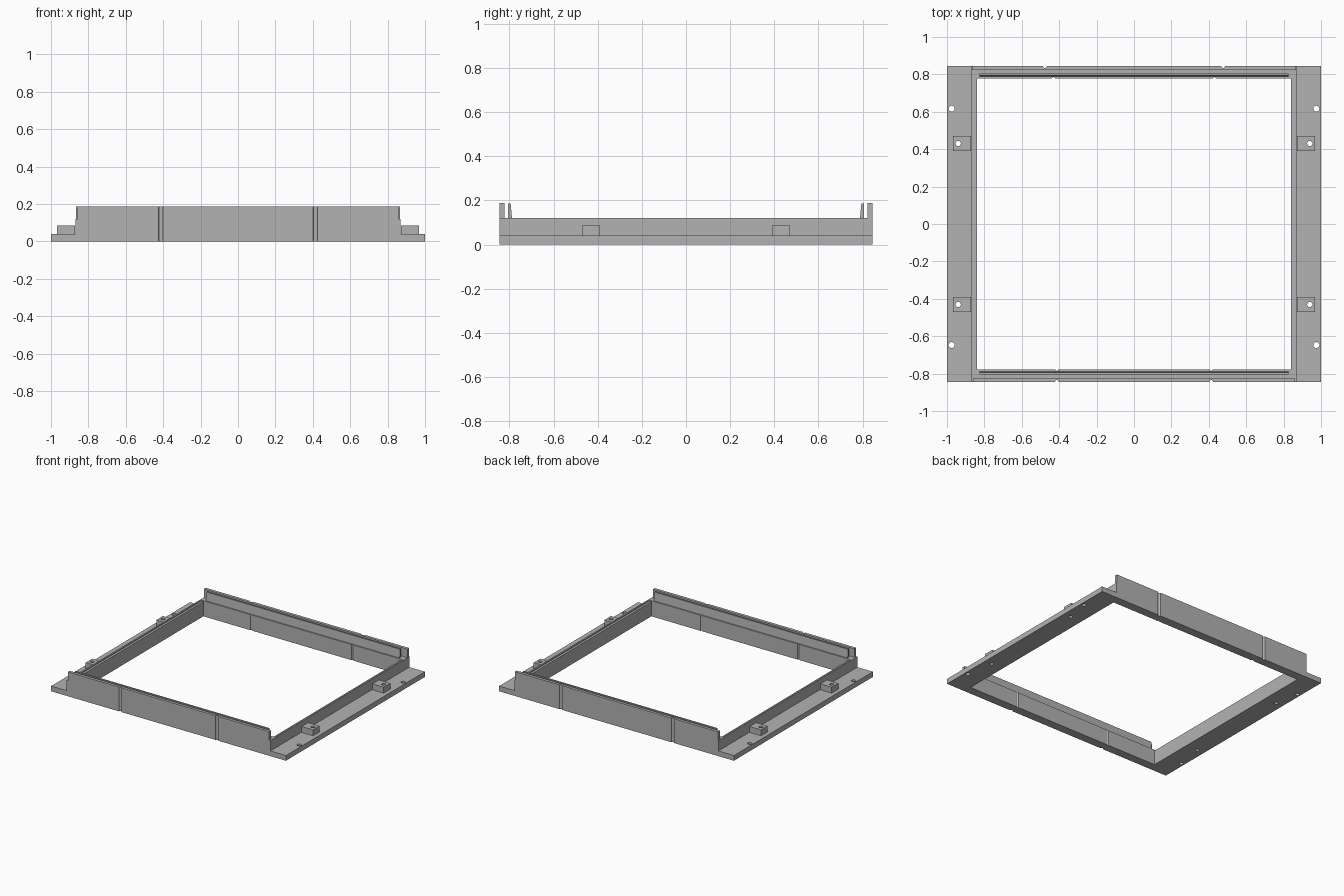
import bpy
import bmesh
from mathutils import Matrix

cube = bpy.data.objects.get("Cube")
if cube:
    bpy.data.objects.remove(cube, do_unlink=True)

grey = bpy.data.materials.new("plain grey")
grey.use_nodes = True
grey.diffuse_color = (0.45, 0.45, 0.45, 1)
grey.node_tree.nodes["Principled BSDF"].inputs["Base Color"].default_value = (0.45, 0.45, 0.45, 1)


def make_object(name, bm):
    bmesh.ops.recalc_face_normals(bm, faces=bm.faces)
    mesh = bpy.data.meshes.new(name)
    bm.to_mesh(mesh)
    bm.free()
    mesh.materials.append(grey)
    obj = bpy.data.objects.new(name, mesh)
    bpy.context.scene.collection.objects.link(obj)
    return obj


def box(name, x, y, z):
    """Box from (low, high) ranges."""
    bm = bmesh.new()
    bmesh.ops.create_cube(bm, size=1)
    for v in bm.verts:
        for i, (a, b) in enumerate((x, y, z)):
            v.co[i] = max(a, b) if v.co[i] > 0 else min(a, b)
    return make_object(name, bm)


def post(name, x, y, radius):
    """Upright cylinder used for holes and notches."""
    bm = bmesh.new()
    bmesh.ops.create_cone(bm, cap_ends=True, segments=24, radius1=radius, radius2=radius,
                          depth=1, matrix=Matrix.Translation((x, y, 0)))
    return make_object(name, bm)


def extrude_x(name, profile, half):
    """Extrude a (y, z) outline along x."""
    bm = bmesh.new()
    face = bm.faces.new([bm.verts.new((-half, y, z)) for y, z in profile])
    ext = bmesh.ops.extrude_face_region(bm, geom=[face])
    verts = [g for g in ext["geom"] if isinstance(g, bmesh.types.BMVert)]
    bmesh.ops.translate(bm, verts=verts, vec=(2 * half, 0, 0))
    return make_object(name, bm)


def cut(obj, cutters):
    """Subtract each cutter and bake the result."""
    for c in cutters:
        c.hide_render = True
        mod = obj.modifiers.new("cut", 'BOOLEAN')
        mod.operation = 'DIFFERENCE'
        mod.solver = 'EXACT'
        mod.object = c
    bpy.context.view_layer.update()
    graph = bpy.context.evaluated_depsgraph_get()
    mesh = bpy.data.meshes.new_from_object(obj.evaluated_get(graph))
    obj.modifiers.clear()
    obj.data = mesh


BASE, RAIL, TOP = 0.04, 0.12, 0.187
EDGE, INNER = 0.845, 0.778
cutters = []

# Base plate with its opening and screw holes
base = box("base_plate", (-1, 1), (-EDGE, EDGE), (0, BASE))
opening = box("opening_cutter", (-0.84, 0.84), (-INNER, INNER), (-1, 1))
base_cuts = [opening]
for s in (-1, 1):
    for y in (0.617, -0.647):
        base_cuts.append(post("screw_cutter", s * 0.975, y, 0.016))

# Raised blocks with through holes
for side, s in (("left", 1), ("right", -1)):
    for end, e in (("back", 1), ("front", -1)):
        hole = post("block_hole_cutter", s * 0.94, e * 0.43, 0.014)
        block = box(f"{side}_{end}_block", (s * 0.872, s * 0.968),
                    (e * 0.39, e * 0.47), (BASE, 0.086))
        cut(block, [hole])
        base_cuts.append(hole)

# Side rails with a thin raised outer edge
for side, s in (("left", 1), ("right", -1)):
    box(f"{side}_rail", (s * 0.84, s * 0.857), (-INNER, INNER), (BASE, 0.112))
    box(f"{side}_rail_edge", (s * 0.857, s * 0.868), (-INNER, INNER), (BASE, RAIL))

# End walls: sill, outer wall and slim inner lip, with notches
for end, e, outer_x, inner_x, half in (("back", 1, 0.477, 0.43, 0.866),
                                       ("front", -1, 0.413, 0.413, 0.857)):
    notches = []
    for s in (-1, 1):
        notches.append(post("outer_notch_cutter", s * outer_x, e * (EDGE + 0.001), 0.011))
        notches.append(post("inner_notch_cutter", s * inner_x, e * (INNER - 0.001), 0.008))
    sill = box(f"{end}_sill", (-0.868, 0.868), (e * INNER, e * EDGE), (BASE, RAIL))
    wall = box(f"{end}_wall", (-half, half), (e * 0.823, e * EDGE), (RAIL, TOP))
    lip = [(0.788, RAIL), (0.805, RAIL), (0.805, TOP - 0.002), (0.794, TOP - 0.002)]
    extrude_x(f"{end}_lip", [(e * y, z) for y, z in lip], 0.825)
    cut(sill, notches)
    cut(wall, notches[::2])
    base_cuts += notches
    cutters += notches

cut(base, base_cuts)
for c in set(cutters + base_cuts):
    bpy.data.objects.remove(c, do_unlink=True)
